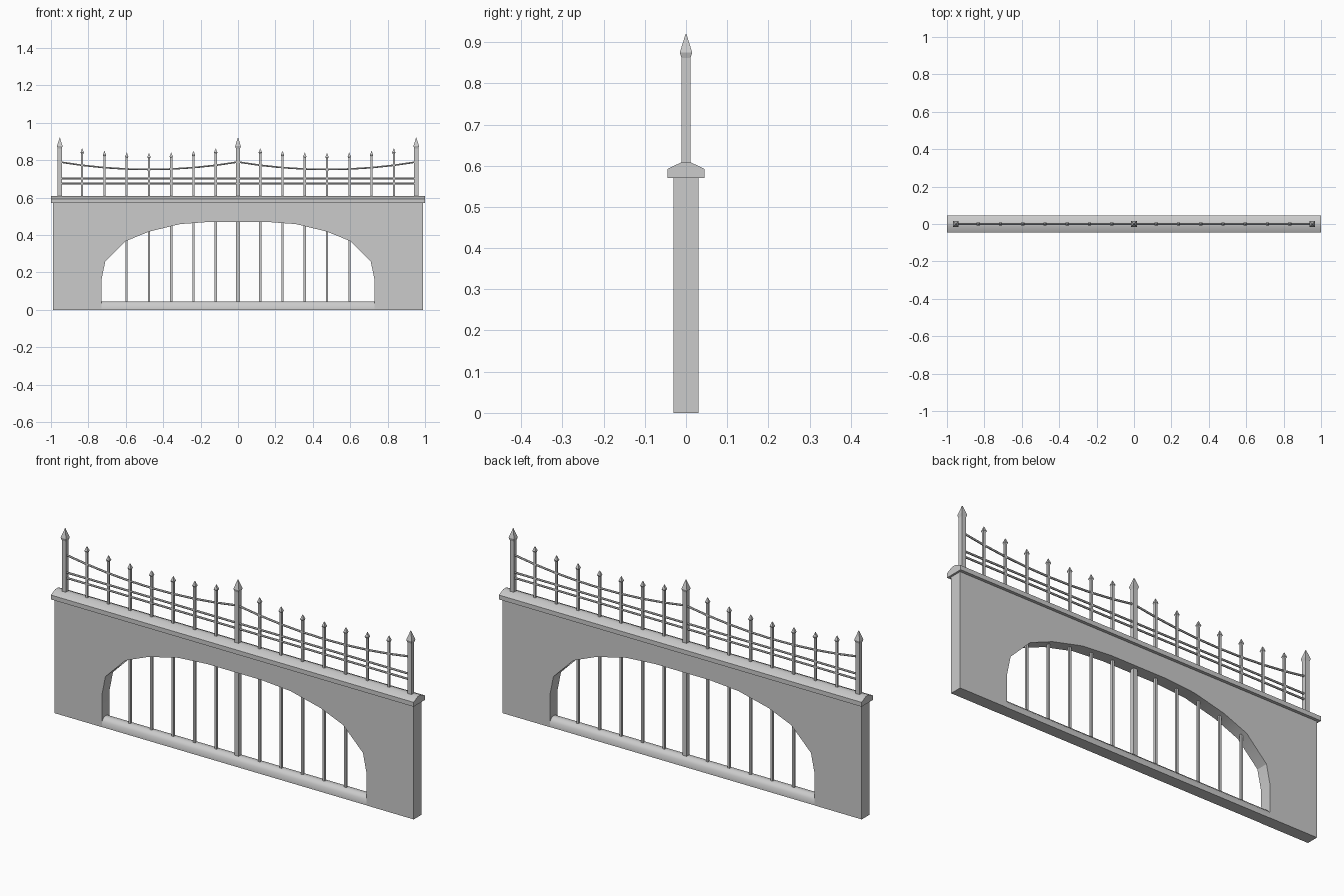
import bpy, bmesh
from math import sin, cos, pi
from mathutils import Vector

cube = bpy.data.objects.get("Cube")
if cube:
    bpy.data.objects.remove(cube, do_unlink=True)

stone = bpy.data.materials.new("light_grey")
stone.use_nodes = True
GREY = (0.6, 0.6, 0.6, 1)
stone.diffuse_color = GREY
stone.node_tree.nodes["Principled BSDF"].inputs["Base Color"].default_value = GREY


def finish(name, bm, angle=None):
    bmesh.ops.recalc_face_normals(bm, faces=bm.faces)
    mesh = bpy.data.meshes.new(name)
    bm.to_mesh(mesh)
    bm.free()
    mesh.materials.append(stone)
    obj = bpy.data.objects.new(name, mesh)
    bpy.context.collection.objects.link(obj)
    if angle:
        bpy.ops.object.select_all(action="DESELECT")
        obj.select_set(True)
        bpy.context.view_layer.objects.active = obj
        bpy.ops.object.shade_smooth_by_angle(angle=angle)
    return obj


def prism(name, points, offset, angle=None):
    """Closed outline pushed along an offset."""
    bm = bmesh.new()
    face = bm.faces.new([bm.verts.new(p) for p in points])
    new = bmesh.ops.extrude_face_region(bm, geom=[face], use_keep_orig=True)["geom"]
    verts = [v for v in new if isinstance(v, bmesh.types.BMVert)]
    bmesh.ops.translate(bm, verts=verts, vec=Vector(offset))
    return finish(name, bm, angle)


def loft(name, rings, angle=None):
    """Skin a list of equal rings and cap both ends."""
    bm = bmesh.new()
    loops = [[bm.verts.new(p) for p in ring] for ring in rings]
    n = len(loops[0])
    for a, b in zip(loops, loops[1:]):
        for i in range(n):
            j = (i + 1) % n
            bm.faces.new((a[i], a[j], b[j], b[i]))
    bm.faces.new(loops[0])
    bm.faces.new(loops[-1])
    return finish(name, bm, angle)


def post(name, x, bottom, top, r, head, flare):
    """Square bar with a pointed spear head."""
    levels = [(bottom, r), (top - head * 1.3, r), (top - head, flare), (top, 0.001)]
    loft(name, [[(x + sx * h, sy * h, z) for sx, sy in
                 ((-1, -1), (1, -1), (1, 1), (-1, 1))] for z, h in levels])


def rail(name, path, r):
    """Thin six-sided bar along x."""
    loft(name, [[(x, r * cos(k * pi / 3), z + r * sin(k * pi / 3))
                 for k in range(6)] for x, z in path], 0.9)


def coping(name, half_length, bottom, top, shoulder, half_depth, half_ridge):
    """Bar with sloped shoulders."""
    side = [(half_depth, bottom), (half_depth, shoulder), (half_ridge, top)]
    outline = side + [(-y, z) for y, z in reversed(side)]
    prism(name, [(-half_length, y, z) for y, z in outline],
          (2 * half_length, 0, 0), 0.8)


# Wall with the low arched opening
half_arch = [(0.73, 0), (0.73, 0.16), (0.71, 0.257), (0.6, 0.367),
             (0.475, 0.418), (0.31, 0.458), (0.15, 0.47)]
arch = half_arch + [(-x, z) for x, z in reversed(half_arch)]
outline = [(-0.99, 0), (-0.99, 0.572), (0.99, 0.572), (0.99, 0)] + arch
prism("wall", [(x, -0.03, z) for x, z in outline], (0, 0.06, 0), 0.5)

# Coping along the top and sill across the opening
coping("coping", 1.0, 0.57, 0.608, 0.592, 0.045, 0.012)
coping("sill", 0.735, 0, 0.045, 0.028, 0.029, 0.012)

# Main posts
post("centre_post", 0, 0.03, 0.92, 0.011, 0.045, 0.015)
for side, x in (("left", 0.953), ("right", -0.953)):
    post(side + "_end_post", x, 0.6, 0.92, 0.011, 0.045, 0.015)

# Thin bars, lowest in the middle of each half; inner ones fill the arch
for i in range(7):
    x = 0.119 * (i + 1)
    top = 0.837 + 0.025 * ((i - 3) / 3) ** 2
    bottom = 0.03 if x < 0.65 else 0.6
    for side, s in (("left", 1), ("right", -1)):
        post(f"{side}_bar_{i + 1}", s * x, bottom, top, 0.0055, 0.022, 0.009)

# Straight rails and the sagging rail of each half
rail("lower_rail", [(-0.95, 0.675), (0.95, 0.675)], 0.005)
rail("upper_rail", [(-0.95, 0.702), (0.95, 0.702)], 0.005)
for side, s in (("left", 1), ("right", -1)):
    path = [(s * 0.953 * k / 8, 0.75 + 0.04 * ((k - 4) / 4) ** 2) for k in range(9)]
    rail(side + "_sagging_rail", path, 0.005)
